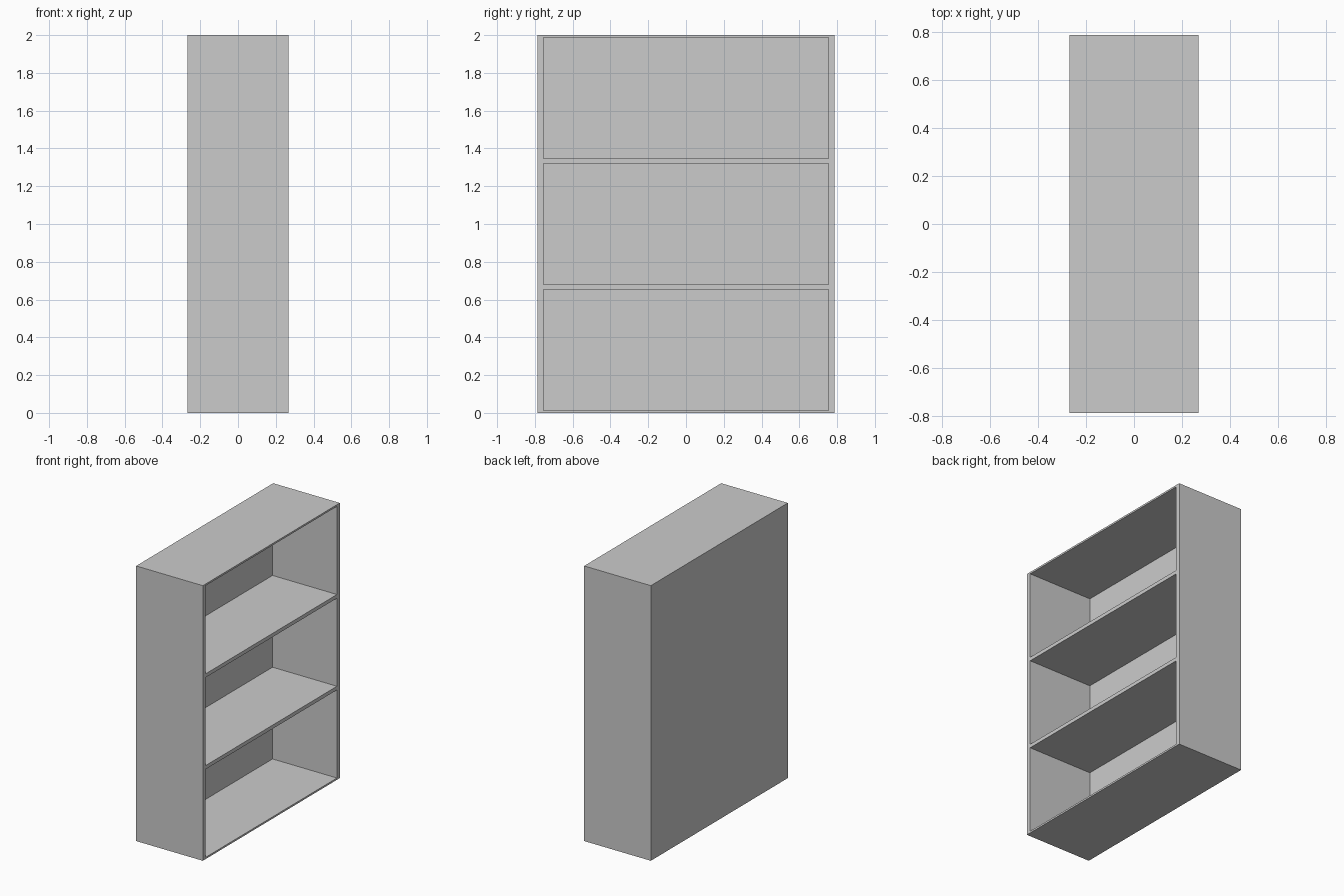
import bpy, bmesh
from mathutils import Matrix, Vector

if "Cube" in bpy.data.objects:
    bpy.data.objects.remove(bpy.data.objects["Cube"])

# Overall size and panel thicknesses
DEPTH, WIDTH, HEIGHT = 0.536, 1.574, 2.0
SIDE, BACK, CAP, SHELF, BAYS = 0.033, 0.018, 0.013, 0.027, 3


def add_box(bm, lo, hi):
    lo, hi = Vector(lo), Vector(hi)
    m = Matrix.Translation((lo + hi) / 2) @ Matrix.Diagonal((*(hi - lo), 1))
    bmesh.ops.create_cube(bm, size=1, matrix=m)


def make_object(name, boxes):
    bm = bmesh.new()
    for lo, hi in boxes:
        add_box(bm, lo, hi)
    mesh = bpy.data.meshes.new(name)
    bm.to_mesh(mesh)
    bm.free()
    ob = bpy.data.objects.new(name, mesh)
    bpy.context.collection.objects.link(ob)
    return ob


# Solid cabinet block
x, y = DEPTH / 2, WIDTH / 2
cabinet = make_object("bookcase", [((-x, -y, 0), (x, y, HEIGHT))])

# Three equal bays open towards +x, separated by shelves
bay = (HEIGHT - 2 * CAP - (BAYS - 1) * SHELF) / BAYS
bays = []
for i in range(BAYS):
    z = CAP + i * (bay + SHELF)
    bays.append(((-x + BACK, -y + SIDE, z), (x + 0.1, y - SIDE, z + bay)))
cutter = make_object("bay_cutter", bays)
cutter.hide_render = True

# Hollow out the bays and bake the result
mod = cabinet.modifiers.new("bays", 'BOOLEAN')
mod.operation = 'DIFFERENCE'
mod.solver = 'EXACT'
mod.object = cutter
bpy.context.view_layer.objects.active = cabinet
cabinet.select_set(True)
bpy.ops.object.modifier_apply(modifier=mod.name)
bpy.data.objects.remove(cutter)
